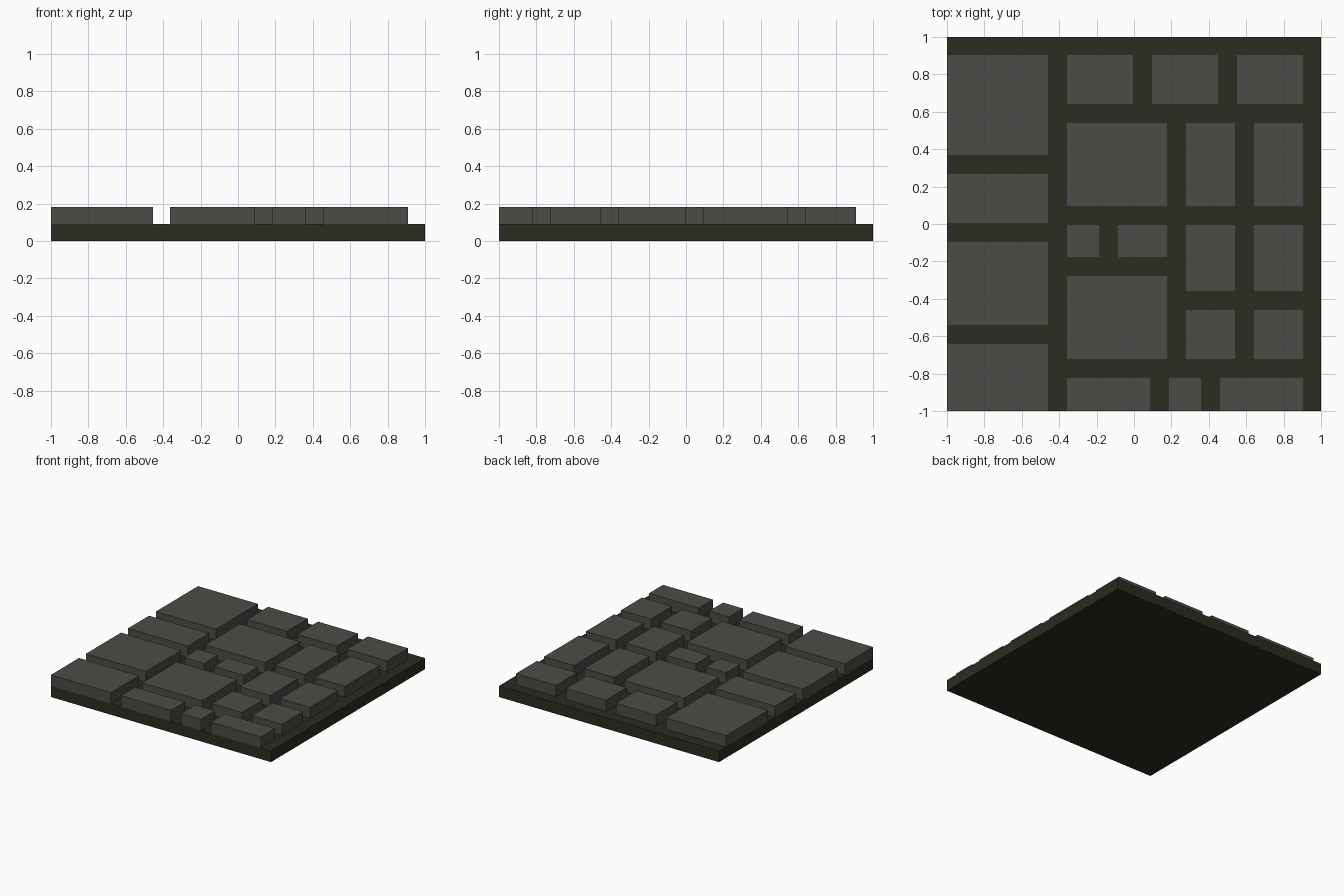
import bpy

default_cube = bpy.data.objects.get("Cube")
if default_cube:
    bpy.data.objects.remove(default_cube, do_unlink=True)

GRID = 22            # the tile is laid out on a square grid of cells
CELL = 2 / GRID


def make_material(name, colour):
    material = bpy.data.materials.new(name)
    material.use_nodes = True
    material.diffuse_color = colour
    material.node_tree.nodes["Principled BSDF"].inputs["Base Color"].default_value = colour
    return material


def make_block(name, x_span, y_span, z_span, material):
    """Box filling the given spans of grid cells."""
    spans = (x_span, y_span, z_span)
    offsets = (GRID / 2, GRID / 2, 0)
    centre = [(sum(span) / 2 - offset) * CELL for span, offset in zip(spans, offsets)]
    bpy.ops.mesh.primitive_cube_add(size=1, location=centre)
    block = bpy.context.object
    block.name = name
    block.scale = [(high - low) * CELL for low, high in spans]
    bpy.ops.object.transform_apply(location=False, rotation=False, scale=True)
    block.data.materials.append(material)
    return block


stone_grey = make_material("stone grey", (0.071, 0.071, 0.064, 1))
dark_mortar = make_material("dark mortar", (0.026, 0.025, 0.015, 1))

# Mortar slab
make_block("mortar_slab", (0, GRID), (0, GRID), (0, 1), dark_mortar)

# Column spans shared by several courses of paving
wide, middle, right = (7, 13), (14, 17), (18, 21)
left_edge = (0, 6)

# Each course: its depth span and the width spans of its stones
courses = [
    ("front", (0, 2), [(7, 12), (13, 15), (16, 21)]),
    ("lower_large", (3, 8), [wide]),
    ("lower_square", (3, 6), [middle, right]),
    ("centre_small", (9, 11), [(7, 9), (10, 13)]),
    ("centre_tall", (7, 11), [middle, right]),
    ("upper", (12, 17), [wide, middle, right]),
    ("back", (18, 21), [(7, 11), (12, 16), (17, 21)]),
]
courses += [("left_edge", depth, [left_edge])
            for depth in [(0, 4), (5, 10), (11, 14), (15, 21)]]

# Raised paving stones
for course, depth, widths in courses:
    for width in widths:
        make_block(course + "_stone", width, depth, (1, 2), stone_grey)
